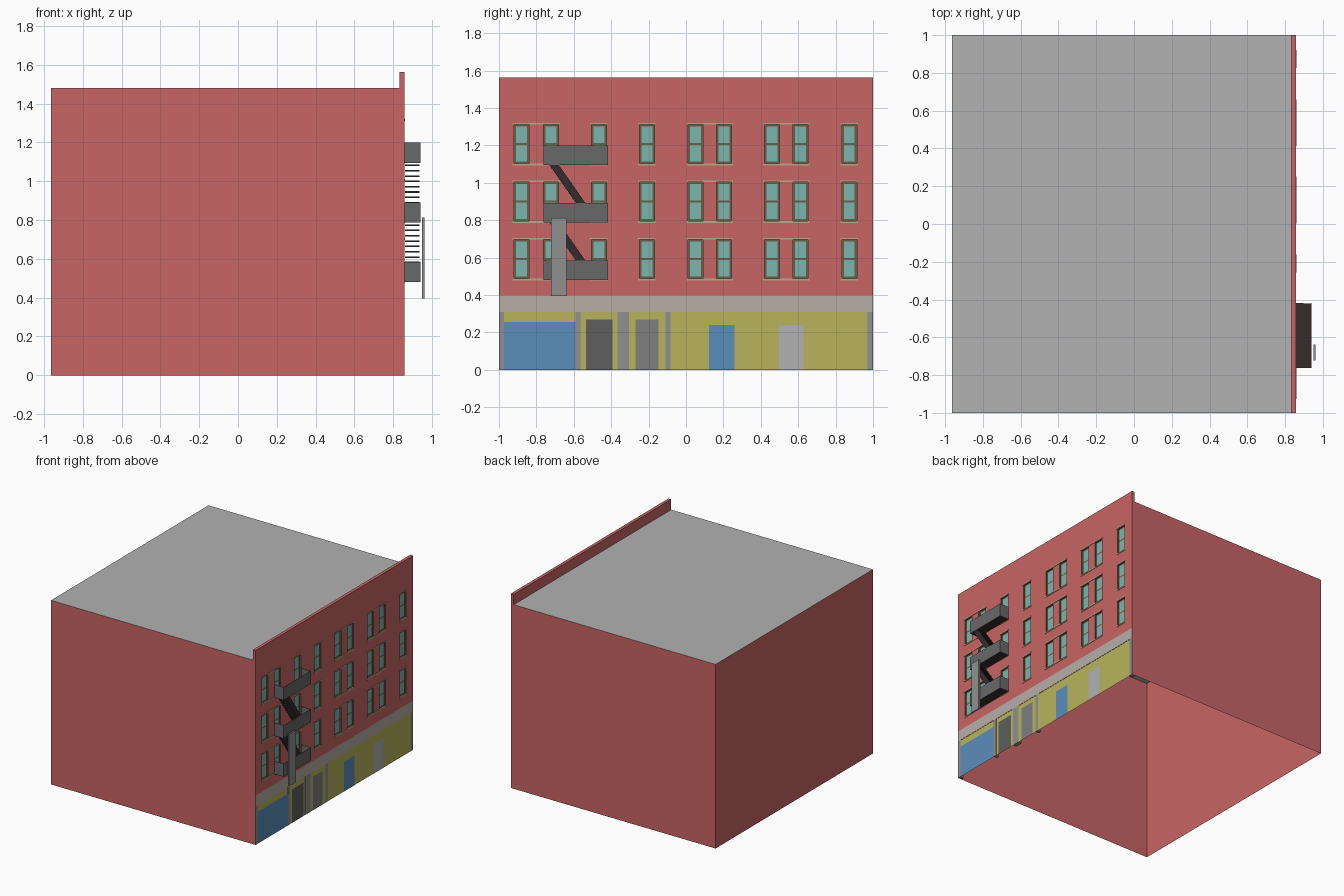
import bpy, bmesh

if "Cube" in bpy.data.objects:
    bpy.data.objects.remove(bpy.data.objects["Cube"])

def lin(c):
    c /= 255
    return c / 12.92 if c < 0.04 else ((c + 0.055) / 1.055) ** 2.4

def mat(name, r, g, b):
    m = bpy.data.materials.new(name)
    m.diffuse_color = (lin(r), lin(g), lin(b), 1)
    m.use_nodes = True
    m.node_tree.nodes["Principled BSDF"].inputs["Base Color"].default_value = m.diffuse_color
    return m

RED = mat("brick", 201, 101, 101)
ROOF = mat("roof_grey", 178, 178, 178)
BAND = mat("stone_band", 184, 174, 166)
YELLOW = mat("shop_yellow", 184, 180, 92)
BLUE = mat("shop_blue", 90, 142, 186)
PILLAR = mat("pillar_grey", 144, 144, 144)
DOOR_D = mat("door_dark", 94, 94, 94)
DOOR_M = mat("door_mid", 126, 126, 126)
DOOR_L = mat("door_light", 178, 178, 178)
GLASS = mat("window_glass", 123, 182, 174)
FRAME = mat("window_frame", 104, 96, 72)
TRIM = mat("window_trim", 188, 168, 136)
RAIL = mat("rail_grey", 104, 104, 104)
IRON = mat("iron_dark", 52, 44, 44)

def quads(name, faces, material):
    """One object from a list of four-corner faces."""
    bm = bmesh.new()
    for f in faces:
        bm.faces.new([bm.verts.new(p) for p in f])
    bmesh.ops.remove_doubles(bm, verts=bm.verts, dist=1e-5)
    me = bpy.data.meshes.new(name)
    bm.to_mesh(me)
    bm.free()
    me.materials.append(material)
    ob = bpy.data.objects.new(name, me)
    bpy.context.collection.objects.link(ob)
    return ob

def xf(x, y0, y1, z0, z1):   # face looking to +x
    return [(x, y0, z0), (x, y1, z0), (x, y1, z1), (x, y0, z1)]

def yf(y, x0, x1, z0, z1):   # face looking to -y
    return [(x0, y, z0), (x1, y, z0), (x1, y, z1), (x0, y, z1)]

def zf(z, x0, x1, y0, y1):   # face looking to +z
    return [(x0, y0, z), (x1, y0, z), (x1, y1, z), (x0, y1, z)]

def box_faces(x0, x1, y0, y1, z0, z1):
    return [xf(x1, y0, y1, z0, z1), xf(x0, y0, y1, z0, z1)[::-1],
            yf(y0, x0, x1, z0, z1), yf(y1, x0, x1, z0, z1)[::-1],
            zf(z1, x0, x1, y0, y1), zf(z0, x0, x1, y0, y1)[::-1]]

XL, XP, XF = -0.963, 0.832, 0.857      # left wall, parapet back, facade
ZB, ZC, ZR, ZT = 0.31, 0.397, 1.48, 1.563

# Plain side walls (open underneath), roof and parapet
quads("walls", [yf(-1, XL, XF, 0, ZR), yf(1, XL, XF, 0, ZR)[::-1],
                xf(XL, -1, 1, 0, ZR)[::-1]], RED)
quads("roof", [zf(ZR, XL, XP, -1, 1)], ROOF)
quads("parapet", [xf(XP, -1, 1, ZR, ZT)[::-1], zf(ZT, XP, XF, -1, 1),
                  yf(-1, XP, XF, ZR, ZT), yf(1, XP, XF, ZR, ZT)[::-1]], RED)

# Brick facade with window openings and reveals
groups = [(-0.88, -0.722), (-0.466,), (-0.209,), (0.05, 0.204),
          (0.46, 0.612), (0.873,)]
HW, WH, DEPTH = 0.04, 0.208, 0.015
rows = [0.488 + 0.3075 * i for i in range(3)]
cols = [c for g in groups for c in g]
ys = [-1] + [v for c in cols for v in (c - HW, c + HW)] + [1]
zs = [ZC] + [v for z in rows for v in (z, z + WH)] + [ZT]
wall, glass, frame, trim = [], [], [], []
xi, t = XF - DEPTH, 0.011
for i in range(len(ys) - 1):
    for j in range(len(zs) - 1):
        y0, y1, z0, z1 = ys[i], ys[i + 1], zs[j], zs[j + 1]
        if i % 2 == 0 or j % 2 == 0:
            wall.append(xf(XF, y0, y1, z0, z1))
            continue
        glass.append(xf(xi, y0, y1, z0, z1))
        frame += [yf(y0, xi, XF, z0, z1)[::-1], yf(y1, xi, XF, z0, z1),
                  zf(z0, xi, XF, y0, y1), zf(z1, xi, XF, y0, y1)[::-1]]
        # sash borders and the middle rail
        zm, xs = (z0 + z1) / 2, xi + 0.004
        frame += [xf(xs, y0, y0 + t, z0, z1), xf(xs, y1 - t, y1, z0, z1)]
        frame += [xf(xs, y0 + t, y1 - t, a, b) for a, b in
                  ((z0, z0 + t), (zm - 0.005, zm + 0.005), (z1 - t, z1))]
quads("brick_facade", wall, RED)
quads("window_glass", glass, GLASS)
quads("window_frames", frame, FRAME)

# Lintels and sills spanning each window group
for z in rows:
    for g in groups:
        for a, b in ((z - 0.010, z), (z + WH, z + WH + 0.009)):
            trim += box_faces(XF - 0.002, XF + 0.004,
                              g[0] - 0.047, g[-1] + 0.047, a, b)
quads("lintels_and_sills", trim, TRIM)

# Ground floor shop front, band, doors and pillars
quads("stone_band", [xf(XF, -1, 1, ZB, ZC)], BAND)
quads("shop_wall", [xf(XF - 0.002, -1, 1, 0, ZB)], YELLOW)
for name, y0, y1, h, m in (
        ("shop_window", -0.972, -0.59, 0.255, BLUE),
        ("dark_door", -0.535, -0.392, 0.27, DOOR_D),
        ("grey_door", -0.27, -0.147, 0.27, DOOR_M),
        ("blue_door", 0.122, 0.258, 0.24, BLUE),
        ("light_door", 0.497, 0.627, 0.24, DOOR_L)):
    quads(name, [xf(XF - 0.0005, y0, y1, 0, h)], m)
for i, (y0, y1) in enumerate(((-0.999, -0.972), (-0.59, -0.563), (-0.367, -0.305),
                              (-0.11, -0.082), (0.97, 0.999))):
    quads(f"pillar_{i}", box_faces(XF - 0.03, XF, y0, y1, 0, ZB), PILLAR)

# Fire escape: open-topped balconies
X0, X1, Y0, Y1, BH = XF + 0.001, 0.94, -0.763, -0.417, 0.104
floors = [0.48 + 0.3075 * i for i in range(3)]
for i, z in enumerate(floors):
    rail = quads(f"balcony_rail_{i}", [xf(X1, Y0, Y1, z, z + BH), yf(Y0, X0, X1, z, z + BH),
                                       yf(Y1, X0, X1, z, z + BH)[::-1]], RAIL)
    sol = rail.modifiers.new("thickness", 'SOLIDIFY')
    sol.thickness = 0.003
    quads(f"balcony_floor_{i}", box_faces(X0, X1 - 0.003, Y0 + 0.003, Y1 - 0.003,
                                          z + 0.001, z + 0.006), IRON)

# Slanted stairs between the balconies: stringers and treads
for i, z in enumerate(floors[:2]):
    za, zb = z + 0.006, floors[i + 1]
    ya, yb, w = -0.50 + 0.03, -0.73, 0.05
    faces = [[(x, ya - w, za), (x, ya, za), (x, yb + w, zb), (x, yb, zb)]
             for x in (X0 + 0.003, X1 - 0.006)]
    n = 11
    for k in range(n):
        f = (k + 0.5) / n
        y, zz = ya - w + (yb - ya + w) * f, za + (zb - za) * f
        faces += box_faces(X0 + 0.003, X1 - 0.006, y, y + w, zz - 0.004, zz + 0.004)
    quads(f"stair_{i}", faces, IRON)

# Hanging drop ladder
quads("drop_ladder", box_faces(0.949, 0.961, -0.722, -0.638, 0.395, 0.812), PILLAR)
